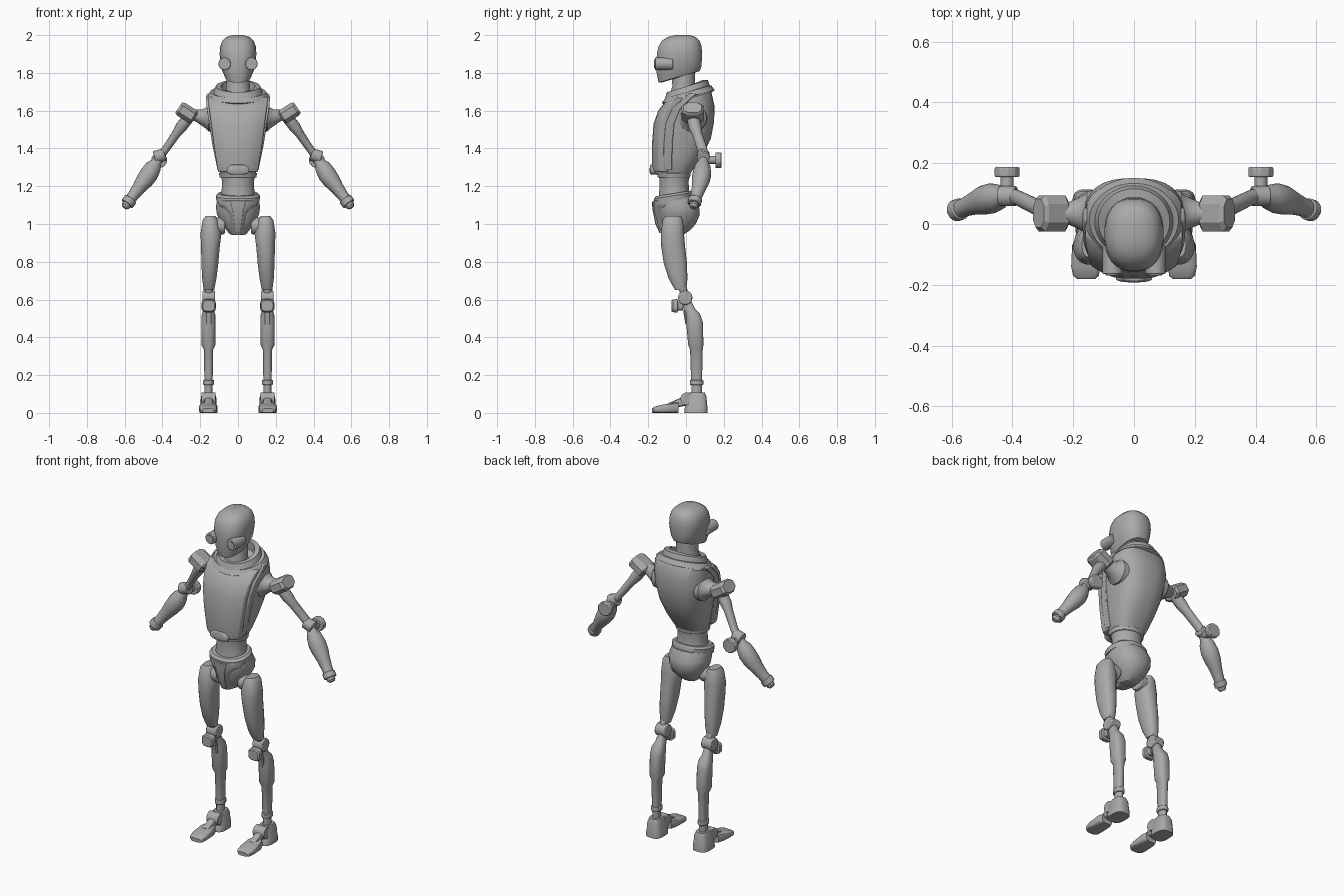
import bpy, bmesh, math
from mathutils import Vector

grey = bpy.data.materials.new("plain_grey")
grey.diffuse_color = (0.4, 0.4, 0.4, 1)


def finish(name, bm, mirror=False, bevel=0.0, angle=35):
    bmesh.ops.recalc_face_normals(bm, faces=bm.faces)
    me = bpy.data.meshes.new(name)
    bm.to_mesh(me)
    bm.free()
    ob = bpy.data.objects.new(name, me)
    bpy.context.collection.objects.link(ob)
    me.materials.append(grey)
    bpy.ops.object.select_all(action='DESELECT')
    ob.select_set(True)
    bpy.context.view_layer.objects.active = ob
    bpy.ops.object.shade_smooth_by_angle(angle=math.radians(angle))
    if bevel:
        b = ob.modifiers.new("bevel", 'BEVEL')
        b.width, b.segments, b.limit_method = bevel, 2, 'ANGLE'
    if mirror:
        ob.modifiers.new("mirror", 'MIRROR').use_mirror_merge = False
    return ob


def loft(name, secs, axis=None, n=20, p=2.0, **kw):
    """Skin rings (x, y, z, radius_u, radius_v[, slope]); rings face axis or follow the path."""
    bm = bmesh.new()
    pts = [Vector(s[:3]) for s in secs]
    rings = []
    for i, s in enumerate(secs):
        t = Vector(axis) if axis else pts[min(i + 1, len(pts) - 1)] - pts[max(i - 1, 0)]
        if len(s) > 5:
            t = Vector((0, -s[5], 1))
        t.normalize()
        ref = Vector((0, 1, 0)) if abs(t.x) > 0.8 else Vector((1, 0, 0))
        u = (ref - t * ref.dot(t)).normalized()
        v = t.cross(u)
        ring = []
        for k in range(n):
            a = 2 * math.pi * (k + 0.5) / n
            c, d = math.cos(a), math.sin(a)
            cu = math.copysign(abs(c) ** (2 / p), c) * s[3]
            cv = math.copysign(abs(d) ** (2 / p), d) * s[4]
            ring.append(bm.verts.new(pts[i] + u * cu + v * cv))
        rings.append(ring)
    for r, q in zip(rings, rings[1:]):
        for k in range(n):
            bm.faces.new((r[k], r[(k + 1) % n], q[(k + 1) % n], q[k]))
    bm.faces.new(rings[0])
    bm.faces.new(rings[-1])
    return finish(name, bm, **kw)


def stack(name, rows, **kw):
    """Upright body from rows (z, y_front, y_back, half_width, slope)."""
    return loft(name, [(0, (f + b) / 2, z, w, (b - f) / 2, s) for z, f, b, w, s in rows], **kw)


def rod(name, a, b, r, r2=None, **kw):
    return loft(name, [(*a, r, r2 or r), (*b, r, r2 or r)], **kw)


def sheet(name, rows, thick, crown, cols=8, **kw):
    """Curved front plate from rows (y, z, half_width), bulging forward in the middle."""
    bm = bmesh.new()
    grid = []
    for y, z, w in rows:
        grid.append([bm.verts.new((w * t, y + crown * abs(t) ** 3, z))
                     for t in (2 * i / cols - 1 for i in range(cols + 1))])
    for r, q in zip(grid, grid[1:]):
        for i in range(cols):
            bm.faces.new((r[i], r[i + 1], q[i + 1], q[i]))
    back = {}
    for v in list(bm.verts):
        back[v] = bm.verts.new(v.co + Vector((0, thick, 0)))
    for f in list(bm.faces):
        bm.faces.new([back[v] for v in reversed(f.verts)])
    for e in [e for e in bm.edges if e.is_boundary and e.verts[0] in back]:
        a, b = e.verts
        bm.faces.new((a, b, back[b], back[a]))
    return finish(name, bm, **kw)


def ring(name, y, z, rx, ry, slope, h, w):
    """Flat-sided collar band, tilted upward to the back."""
    bm = bmesh.new()
    n = 32
    loops = []
    prof = [(0, -h), (w * .6, -h), (w, -h * .3), (w * .7, h), (0, h)]
    for k in range(n):
        a = 2 * math.pi * k / n
        loops.append([bm.verts.new(((rx - w + o) * math.cos(a), y + (ry - w + o) * math.sin(a),
                      z + dz + slope * ry * math.sin(a))) for o, dz in prof])
    for k in range(n):
        r, q = loops[k], loops[(k + 1) % n]
        for i in range(5):
            bm.faces.new((r[i], r[(i + 1) % 5], q[(i + 1) % 5], q[i]))
    return finish(name, bm)


# head, eyes and neck
stack("head", [(1.777, -0.135, 0.065, 0.05, .3), (1.78, -0.15, 0.078, 0.068, .28),
               (1.815, -0.157, 0.083, 0.084, .15), (1.86, -0.157, 0.085, 0.093, .05),
               (1.90, -0.155, 0.086, 0.098, 0), (1.94, -0.146, 0.083, 0.095, 0),
               (1.97, -0.128, 0.073, 0.083, 0), (1.99, -0.098, 0.052, 0.062, 0),
               (2.0, -0.06, 0.02, 0.028, 0)], n=28, p=2.4)
rod("eye", (0.071, -0.07, 1.848), (0.071, -0.165, 1.848), 0.033, mirror=True, bevel=0.004)
rod("eye_lens", (0.071, -0.16, 1.848), (0.071, -0.169, 1.848), 0.022, mirror=True)
stack("neck", [(1.62, -0.10, 0.06, 0.075, .3), (1.70, -0.09, 0.05, 0.066, .3),
               (1.75, -0.075, 0.05, 0.062, .3), (1.80, -0.08, 0.05, 0.062, .3)], n=24)

# torso shell, chest plate and collars
stack("torso", [(1.262, -0.15, 0.02, 0.092, 0), (1.30, -0.16, 0.045, 0.108, 0),
                (1.36, -0.16, 0.085, 0.122, 0), (1.45, -0.155, 0.132, 0.14, 0),
                (1.54, -0.145, 0.15, 0.158, .03), (1.61, -0.125, 0.152, 0.166, .12),
                (1.665, -0.10, 0.14, 0.162, .3), (1.685, -0.08, 0.125, 0.14, .33)], n=28, p=2.6)
sheet("chest_plate", [(-0.176, 1.275, 0.104), (-0.18, 1.30, 0.11), (-0.18, 1.42, 0.128),
                      (-0.172, 1.53, 0.142), (-0.147, 1.60, 0.151), (-0.108, 1.65, 0.158),
                      (-0.075, 1.672, 0.16)], 0.05, 0.035, bevel=0.006)
sheet("chest_rim", [(-0.13, 1.285, 0.108), (-0.128, 1.42, 0.136), (-0.118, 1.53, 0.152),
                    (-0.085, 1.61, 0.165), (-0.02, 1.672, 0.17), (0.0, 1.69, 0.165)],
      0.045, 0.012, bevel=0.005)
ring("shoulder_collar", 0.012, 1.68, 0.165, 0.14, .24, 0.02, 0.06)
ring("neck_collar", 0.008, 1.704, 0.13, 0.12, .27, 0.026, 0.04)
sheet("chest_latch", [(-0.188, 1.262, 0.04), (-0.192, 1.272, 0.058), (-0.192, 1.295, 0.06),
                      (-0.188, 1.315, 0.035)], 0.03, 0.008, bevel=0.004)

# waist and pelvis
stack("waist", [(1.13, -0.15, 0.025, 0.092, .1), (1.17, -0.143, 0.018, 0.088, .05),
                (1.22, -0.14, 0.014, 0.084, 0), (1.25, -0.143, 0.018, 0.09, 0),
                (1.275, -0.145, 0.02, 0.095, 0)], n=24)
stack("torso_base_band", [(1.245, -0.15, 0.022, 0.098, 0), (1.27, -0.155, 0.025, 0.102, 0)],
      n=24, bevel=0.004)
stack("belt", [(1.122, -0.172, 0.035, 0.115, .16), (1.15, -0.172, 0.035, 0.118, .16),
               (1.162, -0.16, 0.028, 0.105, .16)], n=24, p=2.3)
stack("pelvis", [(0.945, -0.10, -0.01, 0.042, 0), (0.965, -0.12, 0.02, 0.06, 0),
                 (1.0, -0.135, 0.053, 0.086, 0), (1.05, -0.15, 0.074, 0.112, 0),
                 (1.09, -0.155, 0.07, 0.118, .05), (1.13, -0.16, 0.045, 0.11, .15)], n=24, p=2.2)
sheet("pelvis_front_plate", [(-0.125, 0.942, 0.036), (-0.148, 0.98, 0.044), (-0.168, 1.05, 0.056),
                             (-0.174, 1.10, 0.10), (-0.172, 1.125, 0.105)], 0.06, 0.05, bevel=0.004)
sheet("pelvis_centre_plate", [(-0.14, 0.952, 0.015), (-0.162, 1.0, 0.02), (-0.178, 1.08, 0.03),
                              (-0.18, 1.12, 0.042)], 0.02, 0.004, bevel=0.003)
rod("hip_joint", (0.07, -0.065, 0.99), (0.135, -0.065, 0.99), 0.045, mirror=True, bevel=0.006)

# legs
loft("thigh", [(0.145, -0.068, 1.042, 0.026, 0.042), (0.146, -0.07, 1.02, 0.042, 0.054),
               (0.143, -0.072, 0.95, 0.056, 0.062), (0.146, -0.068, 0.88, 0.05, 0.064),
               (0.149, -0.056, 0.79, 0.045, 0.062), (0.152, -0.042, 0.71, 0.038, 0.05),
               (0.154, -0.028, 0.65, 0.028, 0.03)],
     axis=(0, 0, 1), n=20, p=2.3, mirror=True)
rod("knee_link", (0.155, -0.02, 0.67), (0.155, 0.0, 0.60), 0.022, 0.022, n=12, p=3, mirror=True)
rod("knee_axle", (0.122, -0.004, 0.61), (0.188, -0.004, 0.61), 0.038, mirror=True, bevel=0.005)
loft("kneecap", [(0.155, -0.015, 0.567, 0.024, 0.024), (0.155, -0.042, 0.567, 0.026, 0.024),
                 (0.155, -0.046, 0.567, 0.038, 0.036), (0.155, -0.07, 0.567, 0.037, 0.034),
                 (0.155, -0.077, 0.567, 0.03, 0.028)], n=16, p=3.5, mirror=True)
loft("shin", [(0.155, 0.0, 0.60, 0.02, 0.025), (0.155, 0.018, 0.55, 0.026, 0.032),
              (0.156, 0.036, 0.525, 0.036, 0.038), (0.157, 0.045, 0.48, 0.038, 0.045),
              (0.157, 0.052, 0.36, 0.038, 0.041), (0.156, 0.055, 0.335, 0.025, 0.034),
              (0.156, 0.056, 0.16, 0.022, 0.029)],
     axis=(0, 0, 1), n=16, p=2.6, mirror=True)
rod("shin_slot_bar", (0.155, 0.0, 0.545), (0.155, 0.012, 0.47), 0.018, 0.016, n=8, p=4, mirror=True)
rod("ankle_ring", (0.156, 0.056, 0.148), (0.156, 0.056, 0.175), 0.029, 0.036, mirror=True, bevel=0.004)
rod("ankle", (0.156, 0.056, 0.07), (0.156, 0.056, 0.155), 0.021, 0.028, n=14, mirror=True)

# feet
loft("heel", [(0.156, 0.052, 0, 0.048, 0.062), (0.156, 0.054, 0.035, 0.047, 0.06),
              (0.156, 0.056, 0.045, 0.043, 0.056), (0.156, 0.056, 0.085, 0.041, 0.053),
              (0.156, 0.057, 0.108, 0.032, 0.042)],
     axis=(0, 0, 1), n=20, p=3.2, mirror=True)
rod("ankle_pivot", (0.118, 0.005, 0.075), (0.192, 0.005, 0.075), 0.034, n=14, mirror=True)
loft("arch", [(0.156, 0.03, 0.075, 0.022, 0.03), (0.156, -0.02, 0.058, 0.024, 0.024),
              (0.156, -0.09, 0.036, 0.026, 0.016)], n=12, p=3, mirror=True)
loft("toe", [(0.157, -0.04, 0.029, 0.034, 0.029), (0.158, -0.07, 0.027, 0.046, 0.027),
             (0.159, -0.14, 0.02, 0.048, 0.02), (0.158, -0.17, 0.016, 0.043, 0.016),
             (0.157, -0.181, 0.012, 0.03, 0.011)],
     axis=(0, 1, 0), n=16, p=4, mirror=True)

# shoulders
loft("shoulder_socket", [(0.11, 0.035, 1.56, 0.078, 0.076), (0.155, 0.035, 1.56, 0.074, 0.072),
                         (0.165, 0.035, 1.56, 0.062, 0.06), (0.19, 0.035, 1.563, 0.048, 0.044),
                         (0.225, 0.035, 1.575, 0.034, 0.032), (0.27, 0.035, 1.59, 0.034, 0.032)],
     axis=(1, 0, 0), n=20, mirror=True)
loft("shoulder_pad", [(0.228, 0.035, 1.562, 0.05, 0.034), (0.237, 0.035, 1.567, 0.063, 0.042),
                      (0.302, 0.035, 1.608, 0.063, 0.042), (0.314, 0.035, 1.616, 0.05, 0.034)],
     axis=(0.83, 0, 0.55), n=8, p=2.6, angle=20, mirror=True)

# arms
loft("upper_arm", [(0.26, 0.036, 1.565, 0.03, 0.034), (0.30, 0.047, 1.515, 0.031, 0.034),
                   (0.325, 0.058, 1.48, 0.024, 0.027), (0.38, 0.085, 1.40, 0.02, 0.026),
                   (0.41, 0.095, 1.36, 0.022, 0.026)], n=14, mirror=True)
rod("elbow_disc", (0.388, 0.092, 1.368), (0.442, 0.092, 1.352), 0.034, n=18, mirror=True, bevel=0.004)
rod("elbow_axle", (0.417, 0.09, 1.342), (0.417, 0.165, 1.338), 0.022, n=12, mirror=True)
rod("elbow_cap", (0.417, 0.155, 1.338), (0.417, 0.187, 1.338), 0.043, 0.042, n=10,
    mirror=True, bevel=0.004)
loft("forearm", [(0.415, 0.092, 1.355, 0.022, 0.022), (0.432, 0.09, 1.325, 0.028, 0.03),
                 (0.446, 0.088, 1.305, 0.042, 0.042), (0.47, 0.084, 1.265, 0.049, 0.05),
                 (0.495, 0.078, 1.23, 0.046, 0.048), (0.525, 0.068, 1.19, 0.036, 0.038),
                 (0.555, 0.056, 1.15, 0.03, 0.031), (0.58, 0.046, 1.118, 0.029, 0.03)],
     n=18, mirror=True)
rod("wrist_ring", (0.568, 0.05, 1.132), (0.588, 0.043, 1.106), 0.036, n=18, mirror=True, bevel=0.004)
loft("wrist_stub", [(0.58, 0.045, 1.115, 0.024, 0.024), (0.595, 0.041, 1.096, 0.024, 0.024),
                    (0.602, 0.039, 1.086, 0.015, 0.015)], n=14, mirror=True)
